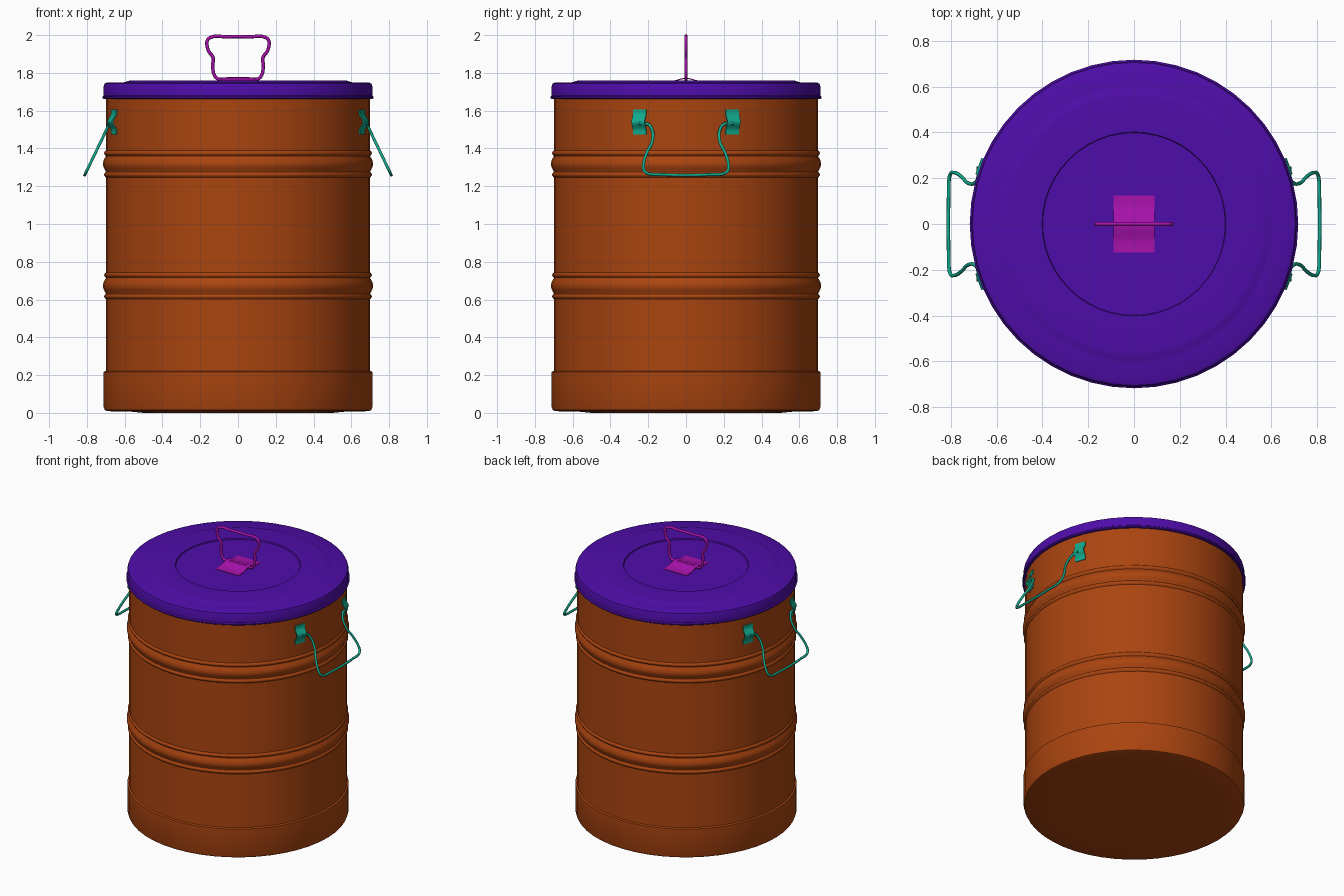
import bpy, bmesh
from math import radians, sin, cos, pi
from mathutils import Matrix, Vector

if "Cube" in bpy.data.objects:
    bpy.data.objects.remove(bpy.data.objects["Cube"])

SEGMENTS = 48


def material(name, rgb):
    m = bpy.data.materials.new(name)
    m.diffuse_color = (*rgb, 1)
    m.use_nodes = True
    m.node_tree.nodes["Principled BSDF"].inputs["Base Color"].default_value = m.diffuse_color
    return m


BROWN = material("brown_paint", (0.40, 0.058, 0.005))
VIOLET = material("violet_paint", (0.078, 0.004, 0.40))
MAGENTA = material("magenta_metal", (0.40, 0.006, 0.42))
TEAL = material("teal_metal", (0.006, 0.40, 0.27))


def activate(obj):
    bpy.ops.object.select_all(action='DESELECT')
    obj.select_set(True)
    bpy.context.view_layer.objects.active = obj


def finish(name, bm, mat, angle=35):
    bmesh.ops.recalc_face_normals(bm, faces=bm.faces)
    mesh = bpy.data.meshes.new(name)
    bm.to_mesh(mesh)
    bm.free()
    obj = bpy.data.objects.new(name, mesh)
    bpy.context.collection.objects.link(obj)
    mesh.materials.append(mat)
    activate(obj)
    bpy.ops.object.shade_smooth_by_angle(angle=radians(angle))
    return obj


def lathe(name, profile, mat):
    bm = bmesh.new()
    verts = [bm.verts.new((r, 0, z)) for r, z in profile]
    edges = [bm.edges.new(p) for p in zip(verts, verts[1:])]
    bmesh.ops.spin(bm, geom=verts + edges, cent=(0, 0, 0), axis=(0, 0, 1),
                   angle=2 * pi, steps=SEGMENTS)
    bmesh.ops.remove_doubles(bm, verts=bm.verts, dist=0.0003)
    return finish(name, bm, mat)


def wire(name, points, radius, mat, cyclic=False):
    curve = bpy.data.curves.new(name, 'CURVE')
    curve.dimensions = '3D'
    curve.bevel_depth = radius
    curve.bevel_resolution = 2
    curve.resolution_u = 5
    curve.use_fill_caps = True
    spline = curve.splines.new('BEZIER')
    spline.bezier_points.add(len(points) - 1)
    for bp, p in zip(spline.bezier_points, points):
        bp.co = p
        bp.handle_left_type = bp.handle_right_type = 'AUTO'
    spline.use_cyclic_u = cyclic
    obj = bpy.data.objects.new(name, curve)
    bpy.context.collection.objects.link(obj)
    curve.materials.append(mat)
    activate(obj)
    bpy.ops.object.convert(target='MESH')
    bpy.ops.object.shade_smooth_by_angle(angle=radians(50))


def strap(name, half_w, half_len, height, thick, matrix, mat):
    """Strip along local y, humped along local z in its middle."""
    bm = bmesh.new()
    rows = []
    for i in range(17):
        t = -1 + i / 8
        h = height * (0.5 + 0.5 * cos(pi * min(1, abs(t) / 0.7)))
        rows.append((t * half_len, h))
    outline = [(y, h + thick) for y, h in rows] + [(y, h) for y, h in reversed(rows)]
    rings = [[bm.verts.new(matrix @ Vector((x, y, z))) for y, z in outline]
             for x in (-half_w, half_w)]
    n = len(outline)
    for i in range(n):
        j = (i + 1) % n
        bm.faces.new((rings[0][i], rings[0][j], rings[1][j], rings[1][i]))
    for ring in rings:
        for i in range(16):
            bm.faces.new((ring[i], ring[i + 1], ring[n - 2 - i], ring[n - 1 - i]))
    finish(name, bm, mat)


def bead(z0, z1, bulge, steps=6):
    """Half-round bead on the drum wall."""
    return [(0.70 + bulge * sin(pi * i / steps), z0 + (z1 - z0) * i / steps)
            for i in range(steps + 1)]


# Drum body with base band and two groups of three beads
body = [(0, 0), (0.50, 0), (0.56, 0.006), (0.69, 0.009), (0.705, 0.014),
        (0.711, 0.03), (0.711, 0.217), (0.70, 0.222)]
for c in (0.673, 1.318):
    body += bead(c - 0.071, c - 0.043, 0.009)
    body += bead(c - 0.040, c + 0.040, 0.015, 8)
    body += bead(c + 0.043, c + 0.071, 0.009)
body.append((0.70, 1.70))
lathe("drum_body", body, BROWN)

# Lid with rolled lower lip, raised field and slightly sunken centre
lathe("lid", [(0.699, 1.664), (0.711, 1.662), (0.718, 1.667), (0.718, 1.674),
              (0.711, 1.680), (0.711, 1.730), (0.706, 1.743), (0.694, 1.749),
              (0.61, 1.749), (0.595, 1.752), (0.575, 1.759), (0.56, 1.761),
              (0.402, 1.761), (0.399, 1.753), (0, 1.753)], VIOLET)

# Lid handle loop and the strap that holds it
right = [(0.06, 1.768), (0.105, 1.768), (0.122, 1.782), (0.134, 1.835), (0.132, 1.88),
         (0.155, 1.915), (0.163, 1.94), (0.163, 1.97), (0.145, 1.988), (0.06, 1.991)]
loop = right + [(-x, z) for x, z in reversed(right)]
wire("lid_handle", [(x, 0, z) for x, z in loop], 0.009, MAGENTA, cyclic=True)
strap("lid_handle_strap", 0.09, 0.125, 0.018, 0.006,
      Matrix.Translation((0, 0, 1.750)), MAGENTA)

# Side handles and their straps, mirrored left and right
half = [(0.25, 1.533), (0.205, 1.53), (0.184, 1.51), (0.178, 1.44), (0.208, 1.375),
        (0.225, 1.31), (0.220, 1.28), (0.20, 1.267), (0.14, 1.262)]
path = half + [(-y, z) for y, z in reversed(half)]
for side, sx in (("right", 1), ("left", -1)):
    wire(side + "_handle", [(sx * (0.81 - 0.48 * (z - 1.262)), y, z) for y, z in path],
         0.008, TEAL)
    for end, sy in (("front", -1), ("back", 1)):
        a = radians(20.5) * sy
        a = a if sx > 0 else pi - a
        out = Vector((cos(a), sin(a), 0))
        up = Vector((0, 0, 1))
        m = Matrix((up.cross(out), up, out)).transposed().to_4x4()
        m.translation = out * 0.697 + up * 1.54
        strap(f"{side}_{end}_handle_strap", 0.037, 0.066, 0.022, 0.007, m, TEAL)
